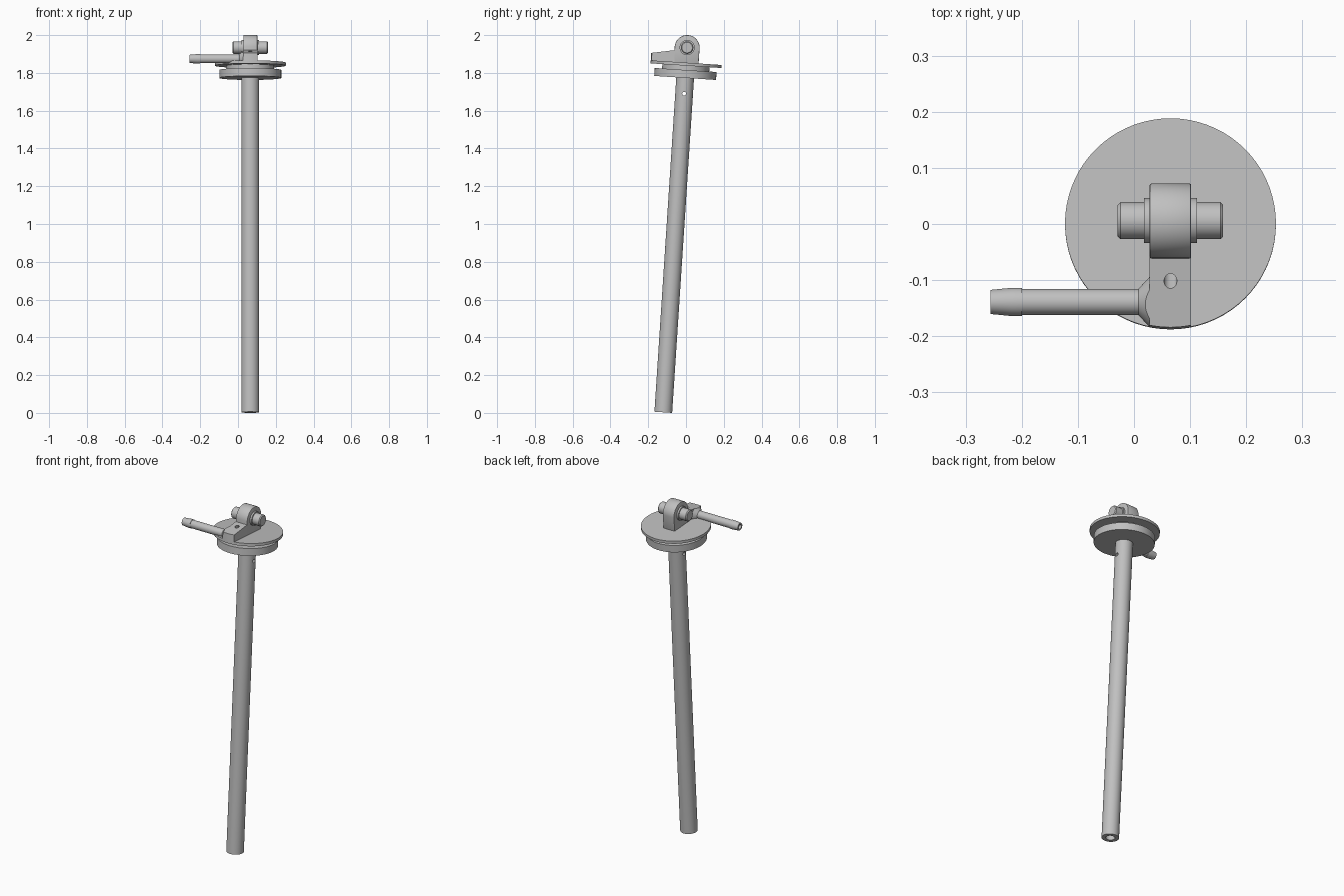
import bpy, bmesh, math
from mathutils import Matrix, Vector

if "Cube" in bpy.data.objects:
    bpy.data.objects.remove(bpy.data.objects["Cube"])

# Everything is built around the pin centre, then tilted into place
TILT = math.radians(-3.74)
PLACE = Matrix.Translation((0.065, 0.006, 1.934)) @ Matrix.Rotation(TILT, 4, 'X')

grey = bpy.data.materials.new("plain grey metal")
grey.diffuse_color = (0.527, 0.527, 0.527, 1)
grey.use_nodes = True
grey.node_tree.nodes["Principled BSDF"].inputs["Base Color"].default_value = grey.diffuse_color


def make(name, bm):
    bmesh.ops.recalc_face_normals(bm, faces=bm.faces)
    me = bpy.data.meshes.new(name)
    bm.to_mesh(me)
    bm.free()
    me.materials.append(grey)
    ob = bpy.data.objects.new(name, me)
    bpy.context.collection.objects.link(ob)
    return ob


def lathe(name, profile, axis='Z', offset=(0, 0, 0), closed=False, n=64):
    """Revolve (radius, height) points about an axis."""
    bm = bmesh.new()
    vs = [bm.verts.new((r, 0, h) if axis == 'Z' else (h, 0, r)) for r, h in profile]
    pairs = list(zip(vs, vs[1:])) + ([(vs[-1], vs[0])] if closed else [])
    es = [bm.edges.new(p) for p in pairs]
    ax = (0, 0, 1) if axis == 'Z' else (1, 0, 0)
    bmesh.ops.spin(bm, geom=vs + es, cent=(0, 0, 0), axis=ax, angle=2 * math.pi, steps=n)
    bmesh.ops.remove_doubles(bm, verts=bm.verts, dist=1e-5)
    bmesh.ops.translate(bm, verts=bm.verts, vec=offset)
    return make(name, bm)


def prism(name, bottom, top):
    """Solid between two matching outlines."""
    bm = bmesh.new()
    a = [bm.verts.new(p) for p in bottom]
    b = [bm.verts.new(p) for p in top]
    bm.faces.new(a)
    bm.faces.new(b)
    for i in range(len(a)):
        j = (i + 1) % len(a)
        bm.faces.new((a[i], a[j], b[j], b[i]))
    return make(name, bm)


def apply_mod(ob, mod):
    bpy.context.view_layer.objects.active = ob
    bpy.ops.object.modifier_apply(modifier=mod.name)


def boolean(ob, cutter, op='DIFFERENCE'):
    m = ob.modifiers.new("cut", 'BOOLEAN')
    m.operation, m.object, m.solver = op, cutter, 'EXACT'
    apply_mod(ob, m)


def arm_block(name, half):
    """Sloped block whose front follows the plate edge."""
    xs = [half * (i / 8 - 1) for i in range(17)]
    plan = [(x, -math.sqrt(0.1878 ** 2 - x * x)) for x in xs] + [(half, -0.04), (-half, -0.04)]
    return prism(name, [(x, y, -0.086) for x, y in plan],
                 [(x, y, -0.018 + (y + 0.065) * 0.184) for x, y in plan])


# Round plates with groove between them
plates = lathe("grooved_plates", [(0, -.08), (.188, -.08), (.188, -.096), (.125, -.096),
               (.125, -.119), (.164, -.119), (.164, -.161), (0, -.161)], n=72)

# Long hollow tube with a small cross hole
tube = lathe("long_tube", [(.047, -.155), (.047, -1.935), (.025, -1.935), (.025, -.155)], closed=True)
cross = lathe("cross_cutter", [(0, -.1), (.01, -.1), (.01, .1), (0, .1)], 'X', (0, 0, -.2445), n=24)
boolean(tube, cross)

# Eye lug standing on the upper plate
R = 0.066
side = [(R * math.cos(math.pi * i / 40), R * math.sin(math.pi * i / 40)) for i in range(41)]
side += [(-R, -.086), (R, -.086)]
lug = prism("eye_lug", [(-.037, y, z) for y, z in side], [(.037, y, z) for y, z in side])
bev = lug.modifiers.new("edge", 'BEVEL')
bev.width, bev.segments, bev.limit_method, bev.angle_limit = 0.003, 2, 'ANGLE', math.radians(40)
apply_mod(lug, bev)

# Arm with a slanted drilled hole
arm = arm_block("arm", 0.037)
drill = lathe("drill_cutter", [(0, -.085), (.0115, -.085), (.0115, .085), (0, .085)], n=32)
drill.data.transform(Matrix.Translation((0, -.106, -.026)) @ Matrix.Rotation(math.radians(40), 4, 'X'))
boolean(arm, drill)
boolean(lug, drill)

# Cross pin with collars
half_pin = [(0, -.094), (.028, -.094), (.033, -.089), (.033, -.047), (.04, -.047)]
pin = lathe("cross_pin", half_pin + [(r, -h) for r, h in reversed(half_pin)], 'X')

# Hose fitting with barbed, hollow end
at = (0, -.1407, -.069)
hose = lathe("hose_fitting", [(0, -.03), (.0232, -.03), (.0232, -.265), (.0252, -.265), (.0252, -.283),
             (.0215, -.321), (.013, -.321), (.013, -.2), (0, -.2)], 'X', at, n=48)

# Flared collar at the fitting root, trimmed to the arm's height
flare = lathe("fitting_flare", [(0, -.057), (.0235, -.057), (.046, -.036), (.046, -.03), (0, -.03)], 'X', at)
clip = arm_block("clip_helper", 0.1)
boolean(flare, clip, 'INTERSECT')

for helper in (cross, drill, clip):
    bpy.data.objects.remove(helper)

for ob in (plates, tube, lug, arm, pin, hose, flare):
    ob.data.transform(PLACE)
    ob.data.polygons.foreach_set("use_smooth", [True] * len(ob.data.polygons))
    ob.data.set_sharp_from_angle(angle=math.radians(30))
    ob.data.update()
